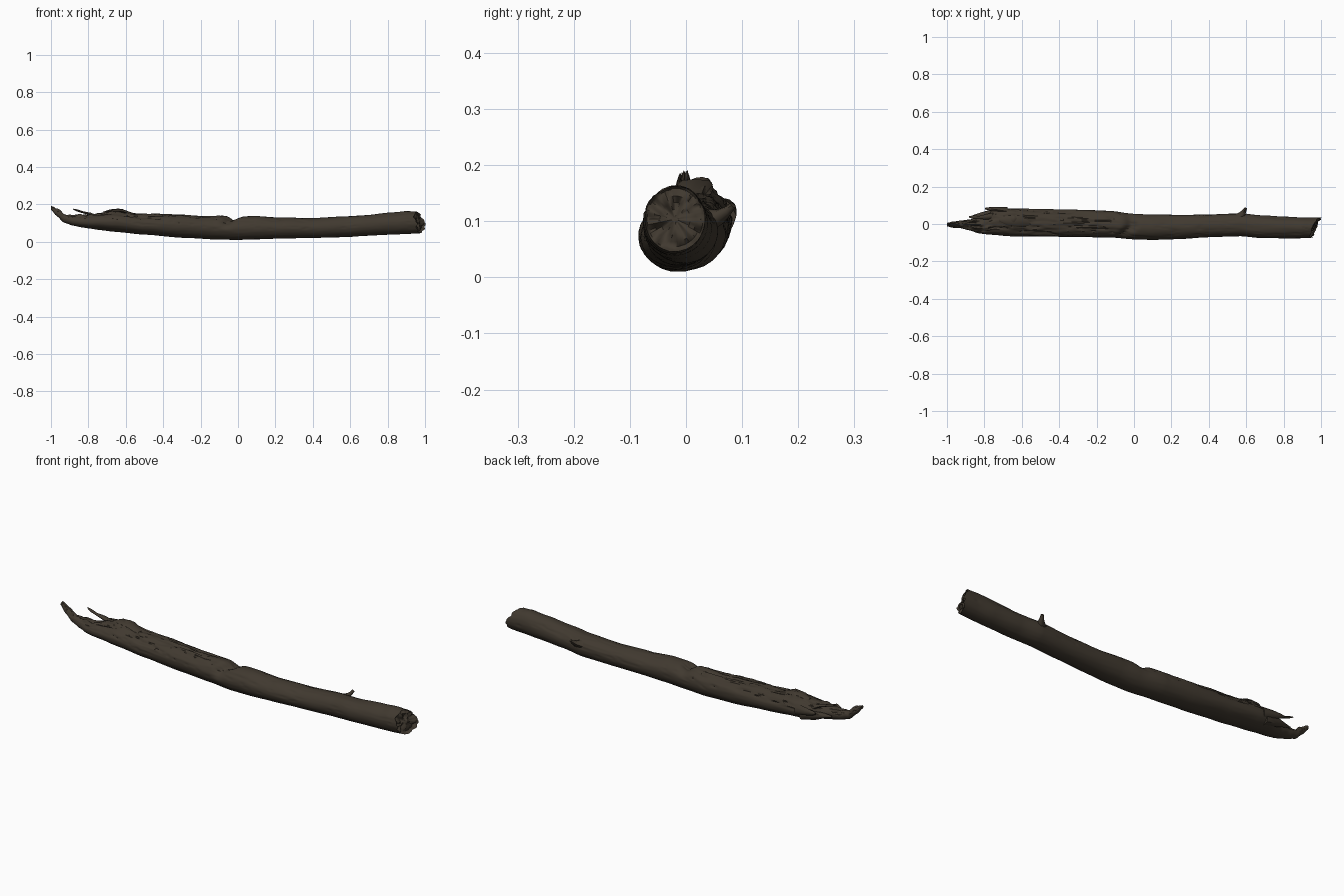
import bpy, bmesh, math, random
from mathutils import Vector, noise

if "Cube" in bpy.data.objects:
    bpy.data.objects.remove(bpy.data.objects["Cube"])

random.seed(4)
mat = bpy.data.materials.new("dark brown bark")
mat.diffuse_color = (0.052, 0.041, 0.029, 1)
mat.use_nodes = True
mat.node_tree.nodes["Principled BSDF"].inputs["Base Color"].default_value = mat.diffuse_color

# trunk outline: x, bottom z, top z, front y, back y
PROFILE = [
    (-1.0, .172, .188, -.012, .006), (-.97, .138, .172, -.02, .012),
    (-.93, .102, .148, -.022, .018), (-.88, .086, .138, -.034, .024),
    (-.83, .076, .138, -.05, .034), (-.79, .07, .142, -.055, .045),
    (-.75, .064, .15, -.058, .078), (-.66, .054, .158, -.066, .083),
    (-.5, .038, .15, -.067, .08), (-.3, .022, .144, -.069, .077),
    (-.13, .013, .137, -.072, .07), (0, .01, .136, -.082, .054),
    (.1, .013, .138, -.085, .049), (.22, .017, .128, -.081, .049),
    (.4, .02, .128, -.071, .051), (.57, .025, .137, -.065, .057),
    (.68, .032, .143, -.075, .046), (.82, .038, .156, -.077, .039),
    (.92, .042, .164, -.076, .034), (1.0, .046, .162, -.073, .034)]
SEG = 64
STATIONS = 260


def outline(x):
    for a, b in zip(PROFILE, PROFILE[1:]):
        if x <= b[0]:
            t = (x - a[0]) / (b[0] - a[0])
            t = .5 * t + .5 * t * t * (3 - 2 * t)
            return [p + (q - p) * t for p, q in zip(a[1:], b[1:])]
    return PROFILE[-1][1:]


def n(x, y, z):
    return noise.noise(Vector((x, y, z)))


def bell(x, c, w):
    return math.exp(-((x - c) / w) ** 2)


def bark_point(x, a):
    """One surface point: oval section, torn top on the left, cracks and notch."""
    zb, zt, yf, yb = outline(x)
    cy, cz, ry, rz = (yf + yb) / 2, (zb + zt) / 2, (yb - yf) / 2, (zt - zb) / 2
    c, s = math.cos(a), math.sin(a)
    up = max(0, s)
    r = 1 + .05 * n(x * 4, c * 1.2, s * 1.2) * (.4 + up)
    torn = max(0, min(1, (.05 - x) / .25)) * up
    r += torn * (.12 * n(x * 7, c * 5, s * 5 + 3) + .05 * n(x * 22, c * 9, s * 9))
    # long cracks where the stretched noise crosses zero
    crack = n(x * 3 + 9, c * 3.2, s * 3.2)
    if s > -.1:
        r -= .09 * max(0, 1 - abs(crack) * 14) * (.4 + torn)
    r += .012 * n(x * 12, c * 8, s * 8)
    # broken notch in the middle, running diagonally across the front top
    r -= .36 * bell(x, -.015 - .05 * max(0, -c), .028) * max(0, s + .1 - .4 * max(0, c))
    # raised flake of bark
    r += .38 * bell(x, -.65, .055) * bell(a, 1.45, .38) * (1 + .5 * n(x * 40, 3, 1))
    y, z = cy + ry * r * c, cz + rz * r * s
    # ragged left end and slanted break on the right
    wl = max(0, min(1, (-.72 - x) / .12))
    z += wl * up * .016 * n(x * 30, c * 4, 7)
    wr = max(0, (x - .86) / .14)
    dx = wr * ((y - .034) * .42 - max(0, z - .1) * .4 + .01 * n(5, c * 3, s * 3))
    return Vector((x + dx, y, z))


def finish(bm, name, angle=50):
    bmesh.ops.recalc_face_normals(bm, faces=bm.faces)
    me = bpy.data.meshes.new(name)
    bm.to_mesh(me)
    bm.free()
    me.materials.append(mat)
    ob = bpy.data.objects.new(name, me)
    bpy.context.collection.objects.link(ob)
    bpy.ops.object.select_all(action='DESELECT')
    ob.select_set(True)
    bpy.context.view_layer.objects.active = ob
    bpy.ops.object.shade_smooth_by_angle(angle=math.radians(angle))


def bridge(bm, rings):
    for r0, r1 in zip(rings, rings[1:]):
        k = len(r0)
        for i in range(k):
            bm.faces.new((r0[i], r0[(i + 1) % k], r1[(i + 1) % k], r1[i]))
    bm.faces.new(rings[0])
    bm.faces.new(rings[-1])


# log trunk with a rough broken end face
bm = bmesh.new()
rings = []
for j in range(STATIONS + 1):
    x = -1 + 2 * j / STATIONS
    rings.append([bm.verts.new(bark_point(x, 2 * math.pi * i / SEG)) for i in range(SEG)])
edge = [v.co.copy() for v in rings[-1]]
mid = sum(edge, Vector()) / SEG
for k in (.93, .85, .7, .5, .3, .1):
    ring = []
    for p in edge:
        q = mid.lerp(p, k)
        q.x += -.008 + .016 * n(q.y * 45, q.z * 45, 2) + .01 * n(q.y * 110, q.z * 110, 5)
        ring.append(bm.verts.new(q))
    rings.append(ring)
bridge(bm, rings)
finish(bm, "log_trunk")


def splinter(name, path, radii, flat=.6, sides=8):
    """Tapered shard of wood swept along a short path."""
    bm = bmesh.new()
    pts = [Vector(p) for p in path]
    rings = []
    for k, p in enumerate(pts):
        d = (pts[min(k + 1, len(pts) - 1)] - pts[max(k - 1, 0)]).normalized()
        u = d.cross(Vector((0, 0, 1))).normalized()
        w = d.cross(u)
        ring = []
        for i in range(sides):
            a = 2 * math.pi * i / sides
            r = radii[k] * random.uniform(.85, 1.15)
            ring.append(bm.verts.new(p + u * r * math.cos(a) + w * r * flat * math.sin(a)))
        rings.append(ring)
    bridge(bm, rings)
    finish(bm, name)


# broken splinters at the left end
splinter("long_splinter", [(-.74, .045, .125), (-.79, .037, .148), (-.83, .034, .158),
                           (-.86, .036, .168), (-.882, .038, .175)], [.02, .014, .008, .009, .003])
splinter("back_splinter", [(-.68, .068, .11), (-.74, .078, .118), (-.775, .081, .122),
                           (-.795, .083, .125)], [.022, .014, .009, .004], 1.3)
splinter("low_back_splinter", [(-.7, .055, .09), (-.77, .058, .1), (-.82, .05, .108),
                               (-.86, .044, .112)], [.03, .02, .012, .004], 1)
splinter("tip_splinter", [(-.85, -.01, .115), (-.92, -.004, .135), (-.95, .004, .15),
                          (-.975, .01, .163)], [.022, .013, .009, .003])
splinter("top_flake", [(-.56, .01, .145), (-.62, .018, .165), (-.68, .02, .166),
                       (-.72, .022, .158)], [.02, .03, .024, .008], .35)

# broken twig stub on the back of the right half
splinter("twig_stub", [(.57, .04, .1), (.585, .06, .108), (.592, .074, .118),
                       (.598, .084, .128)], [.024, .014, .009, .007], .9)
